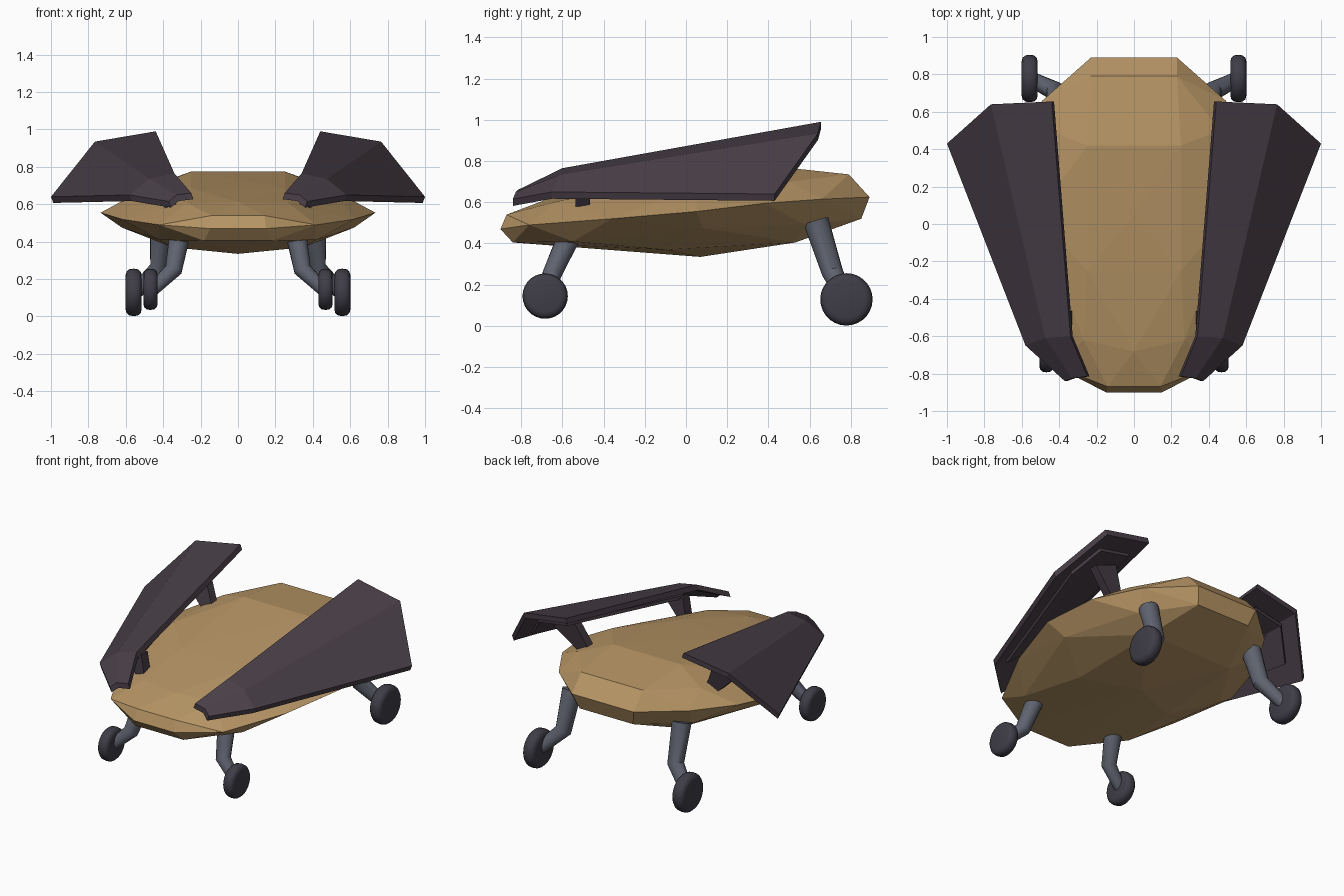
import bpy, bmesh, math
from mathutils import Vector

if "Cube" in bpy.data.objects:
    bpy.data.objects.remove(bpy.data.objects["Cube"])


def material(name, color):
    m = bpy.data.materials.new(name)
    m.diffuse_color = (*color, 1)
    m.use_nodes = True
    m.node_tree.nodes["Principled BSDF"].inputs["Base Color"].default_value = m.diffuse_color
    return m


TAN = material("tan_hull", (0.47, 0.30, 0.13))
PLUM = material("plum_shell", (0.065, 0.048, 0.063))
DARK = material("dark_rubber", (0.05, 0.046, 0.062))
STEEL = material("steel", (0.115, 0.125, 0.16))


def make(name, bm, mat, smooth=False):
    bmesh.ops.recalc_face_normals(bm, faces=bm.faces)
    me = bpy.data.meshes.new(name)
    bm.to_mesh(me)
    bm.free()
    me.materials.append(mat)
    ob = bpy.data.objects.new(name, me)
    bpy.context.collection.objects.link(ob)
    if smooth:
        bpy.ops.object.select_all(action='DESELECT')
        ob.select_set(True)
        bpy.context.view_layer.objects.active = ob
        bpy.ops.object.shade_smooth_by_angle(angle=math.radians(35))
    return ob


# faceted hull: convex hull of mirrored rim, back and belly points
def hull():
    rim = [(.15, -.90, .47), (.42, -.76, .49), (.62, -.36, .52), (.735, .05, .555),
           (.66, .38, .595), (.49, .66, .615), (.23, .89, .625)]
    back = [(.14, -.87, .54), (.27, -.62, .605), (.25, -.25, .685), (.52, .05, .67),
            (.25, .42, .775), (.23, .79, .735), (.46, .5, .70), (0, -.68, .612), (0, .05, .73)]
    belly = [(.18, -.84, .405), (.42, -.55, .41), (.35, -.1, .37), (0, .07, .335),
             (.62, .08, .475), (.32, .53, .405), (.20, .85, .52), (.45, .58, .49)]
    bm = bmesh.new()
    for x, y, z in rim + back + belly:
        for s in ((1, -1) if x else (1,)):
            bm.verts.new((s * x, y, z))
    res = bmesh.ops.convex_hull(bm, input=bm.verts)
    loose = [v for v in bm.verts if not v.link_faces]
    bmesh.ops.delete(bm, geom=loose, context='VERTS')
    make("hull", bm, TAN)


# wing shell: three columns (inner, ridge, outer) by rows from nose to tail
ROWS = [[(.25, -.815, .66), (.33, -.825, .65), (.37, -.84, .615)],
        [(.34, -.60, .765), (.475, -.61, .735), (.58, -.65, .65)],
        [(.44, .655, .99), (.765, .64, .935), (1.0, .43, .64)]]


def plate(name, side, rows, thick):
    bm = bmesh.new()
    off = Vector((-.35, 0, -.94)) * thick
    g = [[[bm.verts.new((side * q.x, q.y, q.z)) for q in (Vector(p), Vector(p) + off)]
          for p in row] for row in rows]
    for i in range(len(rows) - 1):
        for j in range(2):
            for k in (0, 1):
                bm.faces.new((g[i][j][k], g[i][j + 1][k], g[i + 1][j + 1][k], g[i + 1][j][k]))
        for j in (0, 2):
            bm.faces.new((g[i][j][0], g[i + 1][j][0], g[i + 1][j][1], g[i][j][1]))
    for i in (0, len(rows) - 1):
        for j in range(2):
            bm.faces.new((g[i][j][0], g[i][j + 1][0], g[i][j + 1][1], g[i][j][1]))
    make(name, bm, PLUM)


def on_wing(u, t, drop):
    # u: 0 inner .. 2 outer, t: 0 front row .. 1 tail row
    j = min(int(u), 1)
    a, b = (Vector(r[j]).lerp(Vector(r[j + 1]), u - j) for r in ROWS[1:])
    return a.lerp(b, t) - Vector((.3, 0, 1)) * drop


# tapered bracket between the wing lining and the hull
def bracket(name, side, top, bottom, w_top, w_bot, depth):
    bm = bmesh.new()
    for p, w in ((Vector(top), w_top), (Vector(bottom), w_bot)):
        for dx, dy in ((-1, -1), (1, -1), (1, 1), (-1, 1)):
            bm.verts.new((side * (p.x + dx * w), p.y + dy * depth, p.z - dx * w * .35))
    bmesh.ops.convex_hull(bm, input=bm.verts)
    make(name, bm, PLUM)


# bent leg: tapered round tube swept along three points
def leg(name, side, path, radii, n=16):
    pts = [Vector((side * p[0], p[1], p[2])) for p in path]
    bm = bmesh.new()
    rings = []
    for i, p in enumerate(pts):
        d = (pts[min(i + 1, 2)] - pts[max(i - 1, 0)]).normalized()
        a = d.cross(Vector((0, 1, 0))).normalized()
        b = d.cross(a)
        rings.append([bm.verts.new(p + radii[i] * (a * math.cos(t) + b * math.sin(t)))
                      for t in (2 * math.pi * k / n for k in range(n))])
    for r, s in zip(rings, rings[1:]):
        for k in range(n):
            bm.faces.new((r[k], r[(k + 1) % n], s[(k + 1) % n], s[k]))
    bm.faces.new(rings[0])
    bm.faces.new(rings[-1])
    make(name, bm, STEEL, True)


# wheel: lathed rounded disc on the x axis
def wheel(name, center, r, hw, n=28):
    prof = [(-hw, 0), (-hw, r * .72), (-hw * .88, r * .87), (-hw * .55, r * .97), (0, r),
            (hw * .55, r * .97), (hw * .88, r * .87), (hw, r * .72), (hw, 0)]
    bm = bmesh.new()
    vs = [bm.verts.new((x, 0, z)) for x, z in prof]
    es = [bm.edges.new(e) for e in zip(vs, vs[1:])]
    bmesh.ops.spin(bm, geom=vs + es, axis=(1, 0, 0), cent=(0, 0, 0),
                   angle=2 * math.pi, steps=n)
    bmesh.ops.remove_doubles(bm, verts=bm.verts, dist=1e-4)
    bmesh.ops.translate(bm, verts=bm.verts, vec=center)
    make(name, bm, DARK, True)


hull()
for side, tag in ((1, "right"), (-1, "left")):
    plate(f"{tag}_wing", side, ROWS, .035)
    # narrower lining panel under the shell
    lining = [[on_wing(u, t, .055) for u in (.3, 1, 1.6)] for t in (.05, .5, .92)]
    plate(f"{tag}_wing_lining", side, lining, .02)
    bracket(f"{tag}_front_bracket", side, (.41, -.5, .70), (.36, -.5, .59), .06, .03, .035)
    bracket(f"{tag}_rear_bracket", side, (.60, .42, .83), (.48, .38, .67), .08, .04, .03)
    leg(f"{tag}_front_leg", side, [(.31, -.565, .44), (.345, -.65, .25), (.465, -.68, .135)],
        (.056, .047, .034))
    leg(f"{tag}_rear_leg", side, [(.41, .63, .51), (.42, .71, .26), (.55, .775, .13)],
        (.062, .052, .04))
    wheel(f"{tag}_front_wheel", (side * .468, -.683, .145), .11, .038)
    wheel(f"{tag}_rear_wheel", (side * .558, .778, .129), .127, .043)
